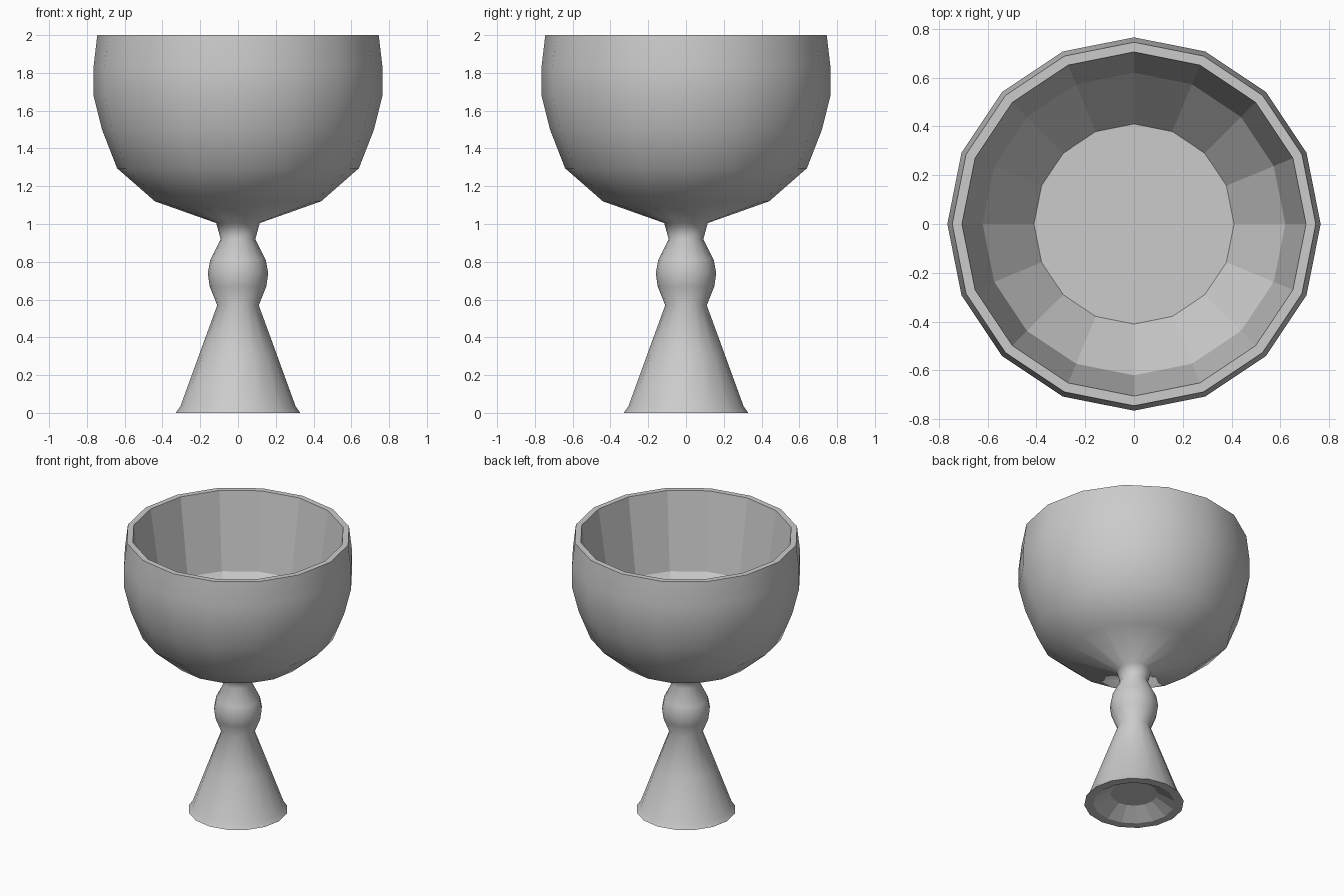
import bpy, bmesh
from math import cos, sin, tau

if "Cube" in bpy.data.objects:
    bpy.data.objects.remove(bpy.data.objects["Cube"])

SIDES = 16

# Profiles as (radius, height)
foot_hollow = [(0.155, 0.07), (0.27, 0.0), (0.33, 0.0)]
outside = [(0.33, 0.0), (0.305, 0.035), (0.205, 0.31), (0.11, 0.57),
           (0.15, 0.67), (0.16, 0.74), (0.147, 0.81), (0.092, 0.92),
           (0.115, 1.005), (0.44, 1.12), (0.64, 1.295), (0.72, 1.50),
           (0.765, 1.68), (0.765, 1.83), (0.745, 2.0)]
bowl_inside = [(0.745, 2.0), (0.705, 2.0), (0.62, 1.45), (0.41, 1.18)]


def lathe(bm, profile, smooth, first=None):
    """Spin a profile into quads, starting from an existing ring if given."""
    def ring(r, z):
        return [bm.verts.new((r * cos(tau * i / SIDES), r * sin(tau * i / SIDES), z))
                for i in range(SIDES)]
    rings = [first or ring(*profile[0])] + [ring(*p) for p in profile[1:]]
    for a, b in zip(rings, rings[1:]):
        for i in range(SIDES):
            j = (i + 1) % SIDES
            bm.faces.new((a[i], a[j], b[j], b[i])).smooth = smooth
    return rings


bm = bmesh.new()
# Hollow underside, smooth outer shell, faceted bowl interior
under = lathe(bm, foot_hollow, False)
shell = lathe(bm, outside, True, under[-1])
inner = lathe(bm, bowl_inside, False, shell[-1])
# Flat ceiling of the foot and flat floor of the bowl
bm.faces.new(under[0])
bm.faces.new(inner[-1])
bmesh.ops.recalc_face_normals(bm, faces=bm.faces[:])
# Crisp borders around the rim and the base
for e in bm.edges:
    if len({f.smooth for f in e.link_faces}) > 1:
        e.smooth = False

mesh = bpy.data.meshes.new("goblet")
bm.to_mesh(mesh)
bm.free()
bpy.context.collection.objects.link(bpy.data.objects.new("goblet", mesh))
